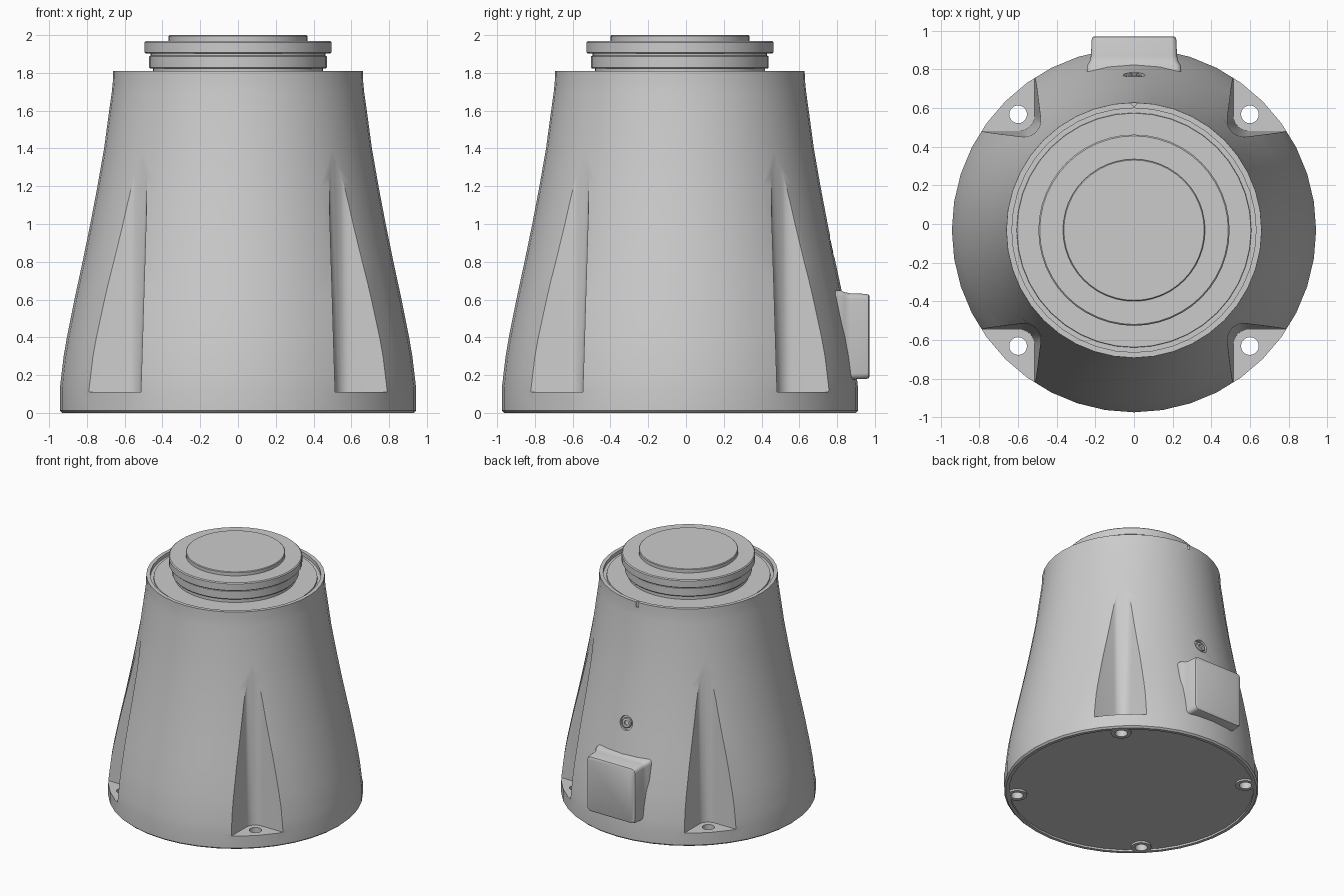
import bpy, bmesh, math
from mathutils import Vector, Matrix

if "Cube" in bpy.data.objects:
    bpy.data.objects.remove(bpy.data.objects["Cube"])

CY = -0.032          # y of the main axis
SEG = 40

grey = bpy.data.materials.new("light_grey")
grey.use_nodes = True
grey.diffuse_color = (0.6, 0.6, 0.6, 1)
grey.node_tree.nodes["Principled BSDF"].inputs["Base Color"].default_value = (0.6, 0.6, 0.6, 1)


def loft(name, rings):
    """Skin a list of equal-length closed rings and cap both ends."""
    bm = bmesh.new()
    rows = [[bm.verts.new(p) for p in ring] for ring in rings]
    n = len(rows[0])
    for a, b in zip(rows, rows[1:]):
        for i in range(n):
            j = (i + 1) % n
            bm.faces.new((a[i], a[j], b[j], b[i]))
    bm.faces.new(rows[0])
    bm.faces.new(rows[-1])
    bmesh.ops.recalc_face_normals(bm, faces=bm.faces)
    mesh = bpy.data.meshes.new(name)
    bm.to_mesh(mesh)
    bm.free()
    mesh.materials.append(grey)
    ob = bpy.data.objects.new(name, mesh)
    bpy.context.collection.objects.link(ob)
    return ob


def circle(r, z, n=SEG, cx=0, cy=CY):
    return [(cx + r * math.cos(math.tau * i / n), cy + r * math.sin(math.tau * i / n), z)
            for i in range(n)]


def lathe(name, profile, n=SEG, cx=0, cy=CY):
    return loft(name, [circle(r, z, n, cx, cy) for r, z in profile])


def cut(target, cutter):
    """Subtract the cutter, then discard it."""
    bpy.context.view_layer.objects.active = target
    mod = target.modifiers.new("cut", "BOOLEAN")
    mod.operation, mod.solver, mod.object = "DIFFERENCE", "EXACT", cutter
    bpy.ops.object.modifier_apply(modifier=mod.name)
    bpy.data.objects.remove(cutter)


def finish(ob, angle=32):
    bpy.ops.object.select_all(action="DESELECT")
    ob.select_set(True)
    bpy.context.view_layer.objects.active = ob
    bpy.ops.object.shade_smooth_by_angle(angle=math.radians(angle))


def arc_corner(offset, r, z, turn):
    """Quarter wedge with a rounded inner corner, turned about the main axis."""
    c = offset + r
    pts = [(1.3, offset)]
    for i in range(9):
        a = math.radians(270 - 90 * i / 8)
        pts.append((c + r * math.cos(a), c + r * math.sin(a)))
    pts += [(offset, 1.3), (1.3, 1.3)]
    rot = Matrix.Rotation(turn, 3, "Z")
    return [rot @ Vector((x, y, z)) + Vector((0, CY, 0)) for x, y in pts]


# Flared housing with a shallow lip on top
body = lathe("housing", [
    (0.93, 0), (0.943, 0.012), (0.943, 0.13), (0.935, 0.2), (0.923, 0.3), (0.906, 0.4),
    (0.866, 0.6), (0.823, 0.8), (0.782, 1.0), (0.744, 1.2), (0.709, 1.4), (0.682, 1.6),
    (0.668, 1.7), (0.663, 1.75), (0.661, 1.81), (0.632, 1.81), (0.632, 1.78),
    (0.608, 1.78), (0.606, 1.79), (0.3, 1.79)])

# Shallow recess underneath that leaves a boss around each bolt hole
corners = [(0.6 * sx, CY + 0.6 * sy) for sx in (1, -1) for sy in (1, -1)]
recess = lathe("recess", [(0.905, -0.05), (0.905, 0.015)])
for x, y in corners:
    cut(recess, lathe("boss", [(0.075, -0.1), (0.075, 0.1)], 20, x, y))
cut(body, recess)

# Four drafted pockets with bolt holes through their floors
for k in range(4):
    turn = k * math.pi / 2
    cut(body, loft("pocket", [arc_corner(0.514, 0.08, 0.11, turn),
                              arc_corner(0.472, 0.11, 1.5, turn)]))
for x, y in corners:
    cut(body, lathe("hole", [(0.046, -0.1), (0.046, 0.3)], 20, x, y))

# Small pin hole in the rim
cut(body, lathe("pin_hole", [(0.012, 1.77), (0.012, 1.9)], 12, 0, CY + 0.655))

# Round screw seat on the back, square to the sloping wall
slope = Matrix.Translation((0, CY + 0.807, 0.88)) @ Matrix.Rotation(math.radians(-78), 4, "X")
seat = lathe("seat", [(0.056, -0.022), (0.06, 0.1)], 20, 0, 0)
seat.data.transform(slope)
cut(body, seat)
finish(body)

screw = lathe("back_screw", [(0.04, -0.04), (0.04, -0.008), (0.034, -0.002),
                             (0.018, -0.002), (0.018, -0.015)], 20, 0, 0)
screw.data.transform(slope)
finish(screw)

# Stepped output collar and cap
collar = lathe("collar", [
    (0.45, 1.77), (0.45, 1.822), (0.465, 1.822), (0.47, 1.828), (0.47, 1.888), (0.462, 1.892),
    (0.462, 1.902), (0.488, 1.902), (0.495, 1.908), (0.495, 1.962), (0.488, 1.969),
    (0.368, 1.969), (0.368, 1.995), (0.363, 2.0)], 48)
finish(collar)


# Rounded connector box flaring into the back of the housing
def rounded_rect(y, hx, hz, r=0.03):
    pts = []
    for q, (sx, sz) in enumerate(((1, 1), (-1, 1), (-1, -1), (1, -1))):
        for i in range(5):
            a = math.radians(90 * q + 22.5 * i)
            pts.append((sx * (hx - r) + r * math.cos(a), y,
                        0.405 + sz * (hz - r) + r * math.sin(a)))
    return pts


box = loft("connector_box", [rounded_rect(*s) for s in (
    (0.7, 0.25, 0.25), (0.82, 0.243, 0.243), (0.84, 0.23, 0.234), (0.87, 0.223, 0.228),
    (0.955, 0.219, 0.225), (0.967, 0.215, 0.221), (0.972, 0.206, 0.212))])
finish(box, 40)
